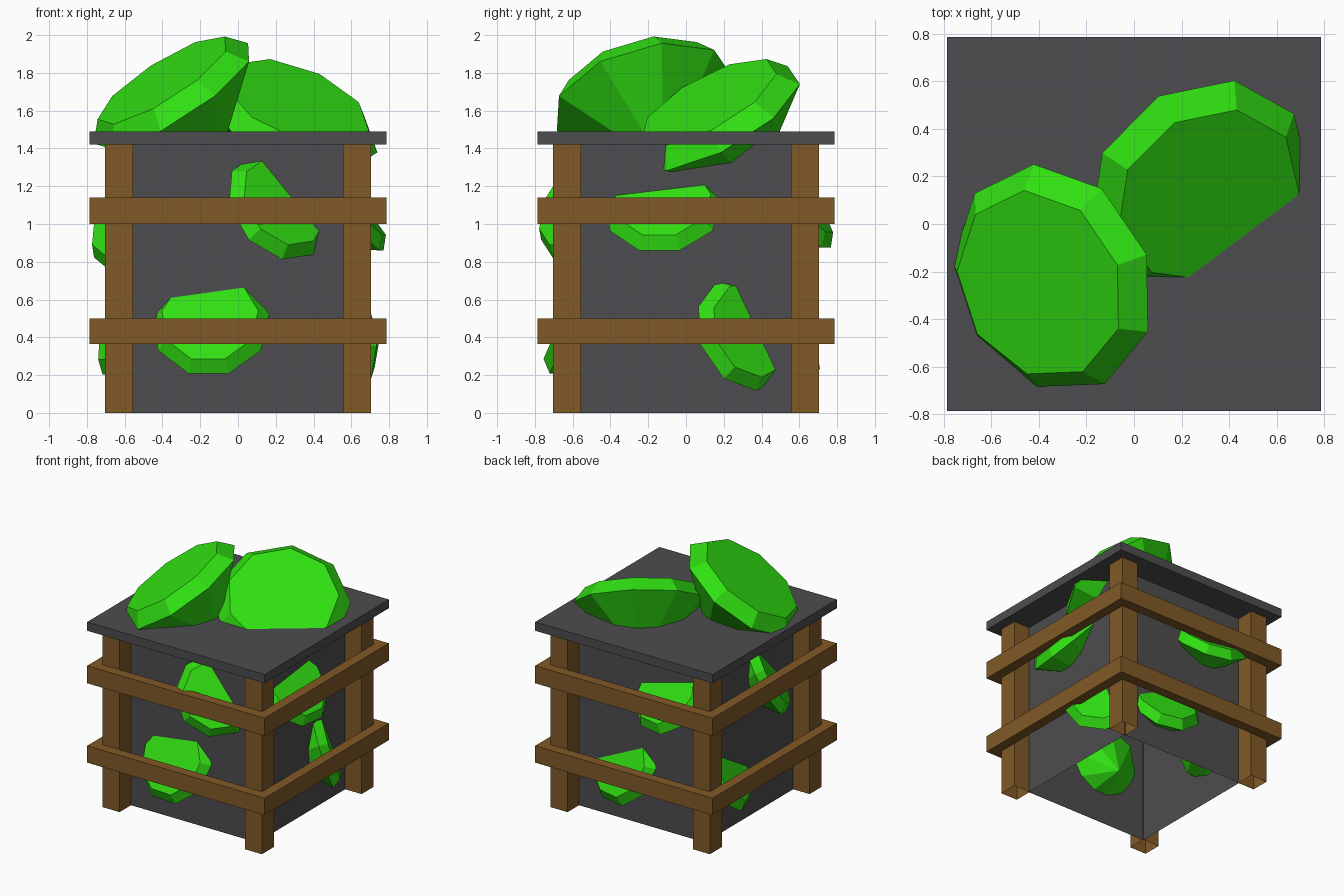
import bpy, bmesh, math
from mathutils import Vector

if "Cube" in bpy.data.objects:
    bpy.data.objects.remove(bpy.data.objects["Cube"])


def material(name, rgb):
    m = bpy.data.materials.new(name)
    m.diffuse_color = (*rgb, 1)
    m.use_nodes = True
    m.node_tree.nodes["Principled BSDF"].inputs["Base Color"].default_value = m.diffuse_color
    return m


WOOD = material("wood", (0.22, 0.10, 0.02))
DARK = material("dark_panel", (0.075, 0.075, 0.08))
GREEN = material("green_crystal", (0.03, 0.74, 0.006))


def finish(bm, name, mat):
    bmesh.ops.recalc_face_normals(bm, faces=bm.faces)
    me = bpy.data.meshes.new(name)
    bm.to_mesh(me)
    bm.free()
    me.materials.append(mat)
    ob = bpy.data.objects.new(name, me)
    bpy.context.collection.objects.link(ob)
    return ob


def box(name, lo, hi, mat, open_bottom=False, open_top=False):
    bm = bmesh.new()
    bmesh.ops.create_cube(bm, size=1)
    for v in bm.verts:
        v.co = Vector([lo[i] + (v.co[i] + 0.5) * (hi[i] - lo[i]) for i in range(3)])
    bm.normal_update()
    gone = [f for f in bm.faces if (open_bottom and f.normal.z < -0.5)
            or (open_top and f.normal.z > 0.5)]
    bmesh.ops.delete(bm, geom=gone, context='FACES_ONLY')
    return finish(bm, name, mat)


def rail_ring(name, inner, outer, z0, z1):
    """Square ring of four mitred boards."""
    bm = bmesh.new()
    rings = [[bm.verts.new((sx * r, sy * r, z)) for r, z in
              ((inner, z0), (outer, z0), (outer, z1), (inner, z1))]
             for sx, sy in ((-1, -1), (1, -1), (1, 1), (-1, 1))]
    for i in range(4):
        a, b = rings[i], rings[(i + 1) % 4]
        for j in range(4):
            k = (j + 1) % 4
            bm.faces.new((a[j], b[j], b[k], a[k]))
    return finish(bm, name, WOOD)


def crystal(name, center, normal, ref, r, sides=9):
    """Cut stone: flat table, bevelled crown, pointed back."""
    c, n = Vector(center), Vector(normal).normalized()
    u = Vector(ref)
    u = (u - n * u.dot(n)).normalized()
    w = n.cross(u)
    bm = bmesh.new()

    def ring(rad, h):
        return [bm.verts.new(c + n * h + (u * math.cos(t) + w * math.sin(t)) * rad)
                for t in (2 * math.pi * i / sides for i in range(sides))]

    table, girdle = ring(0.825 * r, 0.21 * r), ring(r, 0)
    tip = bm.verts.new(c - n * 0.9 * r)
    bm.faces.new(table)
    for i in range(sides):
        j = (i + 1) % sides
        bm.faces.new((table[i], girdle[i], girdle[j], table[j]))
        bm.faces.new((girdle[i], tip, girdle[j]))
    return finish(bm, name, GREEN)


# crate body, open underneath, and lid
box("crate_panels", (-0.56, -0.56, 0), (0.56, 0.56, 1.42), DARK, True, True)
box("lid", (-0.785, -0.785, 1.42), (0.785, 0.785, 1.49), DARK)

# corner posts
for sx, xn in ((-1, "left"), (1, "right")):
    for sy, yn in ((-1, "front"), (1, "back")):
        x, y = sx * 0.63, sy * 0.63
        box(f"{yn}_{xn}_post", (x - 0.075, y - 0.075, 0), (x + 0.075, y + 0.075, 1.42),
            WOOD, True)

# rails around the crate
rail_ring("lower_rails", 0.705, 0.785, 0.365, 0.50)
rail_ring("upper_rails", 0.705, 0.785, 1.00, 1.14)

# two big crystals on the lid
crystal("lid_crystal_left", (-0.341, -0.228, 1.675), (-0.52, -0.25, 0.815),
        (-0.08, 0.473, 0.095), 0.495)
crystal("lid_crystal_right", (0.277, 0.166, 1.559), (0.34, -0.455, 0.823),
        (0.119, 0.359, 0.149), 0.495)

# small crystals set into the walls: center, facing, vertex direction
for name, c, n, ref in (
    ("front_lower", (-0.145, -0.575, 0.47), (-0.066, -0.88, 0.47), (0, 0, 1)),
    ("front_upper", (0.21, -0.553, 1.09), (0.53, -0.73, 0.43), (-0.15, -0.21, -0.17)),
    ("right_upper", (0.562, -0.12, 1.08), (0.74, -0.08, 0.67), (0, 0, 1)),
    ("right_lower", (0.53, 0.31, 0.42), (0.755, 0.59, 0.28), (0.06, 0.06, -0.30)),
    ("back_lower", (0.17, 0.53, 0.43), (0.2, 0.88, 0.42), (0, 0, 1)),
    ("back_upper", (-0.25, 0.555, 1.1), (0.17, 0.74, 0.65), (0, 0, 1)),
    ("left_upper", (-0.55, -0.22, 1.03), (-0.72, -0.5, 0.48), (-0.1, -0.06, -0.3)),
    ("left_lower", (-0.54, 0.28, 0.46), (-0.8, -0.3, 0.5), (0, 0, 1)),
):
    crystal(f"{name}_crystal", c, n, ref, 0.315)
